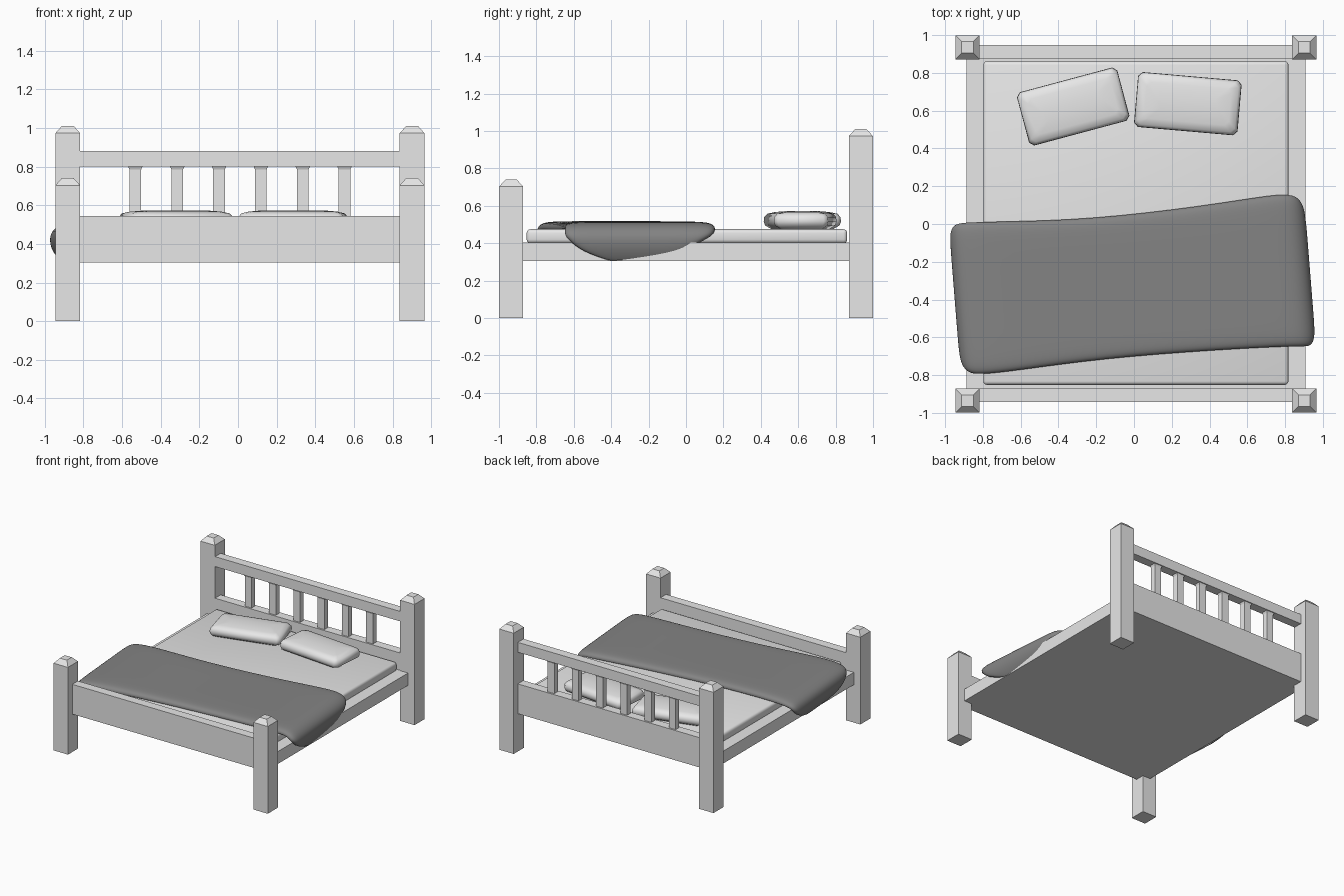
import bpy, bmesh, math
from mathutils import Vector, Matrix

cube = bpy.data.objects.get("Cube")
if cube:
    bpy.data.objects.remove(cube, do_unlink=True)


def material(name, value):
    m = bpy.data.materials.new(name)
    m.use_nodes = True
    col = (value, value, value, 1)
    m.diffuse_color = col
    m.node_tree.nodes["Principled BSDF"].inputs["Base Color"].default_value = col
    return m


LIGHT = material("light grey", 0.8)
DARK = material("dark grey", 0.23)
CX = 0.01  # middle line of the frame


def finish(name, bm, mat, smooth=0):
    bmesh.ops.recalc_face_normals(bm, faces=bm.faces)
    mesh = bpy.data.meshes.new(name)
    bm.to_mesh(mesh)
    bm.free()
    mesh.materials.append(mat)
    ob = bpy.data.objects.new(name, mesh)
    bpy.context.collection.objects.link(ob)
    if smooth:
        bpy.ops.object.select_all(action="DESELECT")
        ob.select_set(True)
        bpy.context.view_layer.objects.active = ob
        bpy.ops.object.shade_smooth_by_angle(angle=math.radians(smooth))
    return ob


def rect(hx, hy, z, cut=0):
    """Rectangle ring around the origin, optionally with cut corners."""
    pts = []
    for sx, sy in ((1, 1), (-1, 1), (-1, -1), (1, -1)):
        if cut:
            pair = [(sx * hx, sy * (hy - cut), z), (sx * (hx - cut), sy * hy, z)]
            pts += pair if sx * sy > 0 else pair[::-1]
        else:
            pts.append((sx * hx, sy * hy, z))
    return pts


def loft(name, rings, x, y, mat=LIGHT, turn=0, bevel=0, smooth=0):
    """Closed solid through a stack of rings, placed at x, y."""
    bm = bmesh.new()
    loops = [[bm.verts.new(p) for p in ring] for ring in rings]
    n = len(loops[0])
    for a, b in zip(loops, loops[1:]):
        for i in range(n):
            j = (i + 1) % n
            bm.faces.new((a[i], a[j], b[j], b[i]))
    bm.faces.new(loops[0][::-1])
    bm.faces.new(loops[-1])
    if bevel:
        bmesh.ops.bevel(bm, geom=bm.edges[:], offset=bevel, segments=3,
                        profile=0.5, affect="EDGES")
    bm.transform(Matrix.Translation((x, y, 0)) @ Matrix.Rotation(math.radians(turn), 4, "Z"))
    return finish(name, bm, mat, smooth)


def box(name, x, y, hx, hy, z0, z1, **kw):
    return loft(name, [rect(hx, hy, z0), rect(hx, hy, z1)], x, y, **kw)


# Corner posts with chamfered caps
for row, y, top in (("front", -0.935, 0.74), ("back", 0.935, 1.01)):
    for side, s in (("left", 1), ("right", -1)):
        loft(row + "_post_" + side,
             [rect(0.064, 0.064, 0), rect(0.064, 0.064, top - 0.037), rect(0.031, 0.031, top)],
             CX + s * 0.891, y)

# Base platform, end boards and top rail
box("bed_base", CX, 0, 0.897, 0.9, 0.305, 0.405)
box("footboard", CX, -0.907, 0.83, 0.036, 0.305, 0.545)
box("headboard_panel", CX, 0.911, 0.83, 0.036, 0.305, 0.545)
box("headboard_rail", CX, 0.911, 0.83, 0.036, 0.80, 0.88)

# Headboard slats, flared where they meet the rail
for i in range(6):
    loft("headboard_slat_%d" % (i + 1),
         [rect(0.03, 0.022, 0.545), rect(0.03, 0.022, 0.785), rect(0.037, 0.028, 0.80)],
         CX + (i - 2.5) * 0.2165, 0.911)

# Mattress
box("mattress", CX, 0.005, 0.808, 0.857, 0.40, 0.475, bevel=0.02, smooth=40)

# Pillows
for name, x, y, turn in (("pillow_right", -0.322, 0.622, 15), ("pillow_left", 0.285, 0.637, -5)):
    levels = ((0.475, 0.035), (0.495, 0.006), (0.515, 0), (0.54, 0.002),
              (0.558, 0.016), (0.567, 0.05), (0.573, 0.11))
    loft(name, [rect(0.275 - d, 0.146 - d, z, 0.022) for z, d in levels],
         x, y, turn=turn, smooth=50)

# Blanket: stations across the bed as x, z, front y, back y
stations = [
    (-0.925, 0.325, -0.52, -0.20), (-0.95, 0.36, -0.68, -0.08),
    (-0.962, 0.42, -0.75, -0.02), (-0.945, 0.48, -0.785, 0.0),
    (-0.87, 0.512, -0.80, 0.01), (-0.65, 0.52, -0.775, 0.013),
    (-0.2, 0.515, -0.712, 0.025), (0.4, 0.515, -0.667, 0.095),
    (0.78, 0.518, -0.648, 0.158), (0.88, 0.505, -0.648, 0.155),
    (0.935, 0.455, -0.648, 0.14), (0.938, 0.40, -0.612, 0.07),
    (0.925, 0.35, -0.56, 0.01), (0.90, 0.302, -0.42, -0.10),
]
# Across the width: fraction along y and how far the edge curls inward
curl = [(0, 0.043), (0, 0.022), (0.03, 0.004), (0.12, 0), (0.3, 0), (0.5, 0),
        (0.7, 0), (0.88, 0), (0.97, 0.004), (1, 0.022), (1, 0.043)]
bm = bmesh.new()
rows = []
for i, (x, z, y0, y1) in enumerate(stations):
    a, b = stations[max(i - 1, 0)], stations[min(i + 1, len(stations) - 1)]
    along = Vector((b[0] - a[0], 0, b[1] - a[1])).normalized()
    inward = Vector((along.z, 0, -along.x))
    row = []
    for t, d in curl:
        y = y0 + (y1 - y0) * t
        p = Vector((x - 0.08 * (y + 0.3), y, z)) + inward * d
        row.append(bm.verts.new(p))
    rows.append(row)
for a, b in zip(rows, rows[1:]):
    for j in range(len(curl) - 1):
        bm.faces.new((a[j], b[j], b[j + 1], a[j + 1]))
blanket = finish("blanket", bm, DARK, smooth=180)
up = sum(p.normal.z * p.area for p in blanket.data.polygons)
if up < 0:
    blanket.data.flip_normals()
thick = blanket.modifiers.new("thickness", "SOLIDIFY")
thick.thickness = 0.008
thick.offset = -1
sub = blanket.modifiers.new("soften", "SUBSURF")
sub.levels = sub.render_levels = 2
